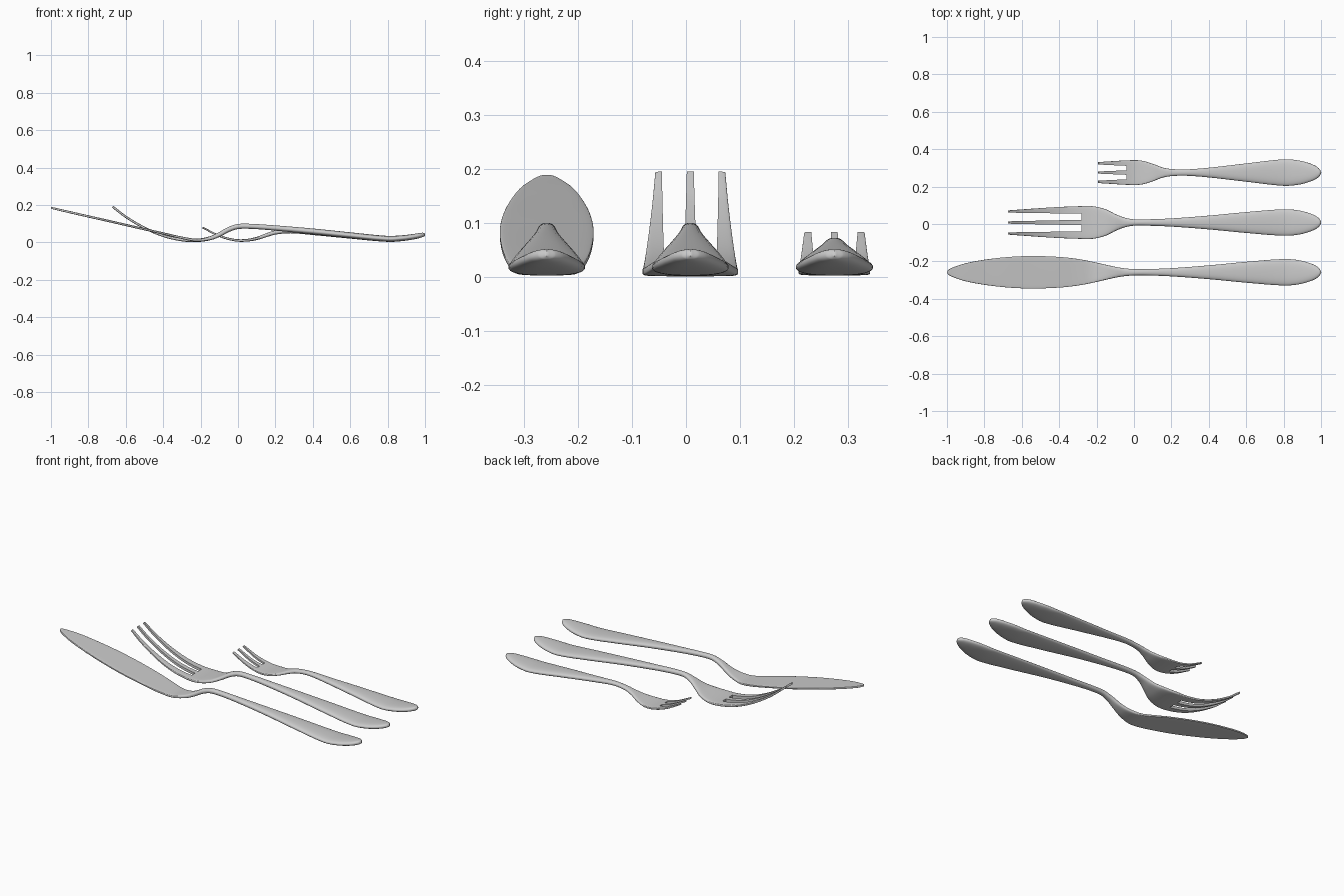
import bpy, bmesh, math

if "Cube" in bpy.data.objects:
    bpy.data.objects.remove(bpy.data.objects["Cube"])

N = 28  # points around each cross-section


def resample(keys, steps=6):
    """Smooth cubic interpolation of key rows along x (first column)."""
    def slope(i, c):
        a, b = max(i - 1, 0), min(i + 1, len(keys) - 1)
        return (keys[b][c] - keys[a][c]) / (keys[b][0] - keys[a][0])
    rows = []
    for i in range(len(keys) - 1):
        p, q = keys[i], keys[i + 1]
        h = q[0] - p[0]
        for s in range(steps):
            t = s / steps
            row = [p[0] + h * t]
            for c in range(1, len(p)):
                row.append((2*t**3 - 3*t**2 + 1) * p[c] + (t**3 - 2*t**2 + t) * h * slope(i, c)
                           + (3*t**2 - 2*t**3) * q[c] + (t**3 - t**2) * h * slope(i + 1, c))
            rows.append(row)
    rows.append(list(keys[-1]))
    return rows


def loft(name, keys, y0):
    """Skin superellipse sections; rows are x, half width, z, thickness, squareness."""
    rows = resample(keys)
    bm = bmesh.new()
    rings = []
    for i, (x, hw, z, th, p) in enumerate(rows):
        a, b = rows[max(i - 1, 0)], rows[min(i + 1, len(rows) - 1)]
        ang = math.atan2(b[2] - a[2], b[0] - a[0])
        ring = []
        for k in range(N):
            f = 2 * math.pi * (k + 0.5) / N
            cy = math.copysign(abs(math.cos(f)) ** (2 / p), math.cos(f))
            cz = math.copysign(abs(math.sin(f)) ** (2 / p), math.sin(f))
            d = th / 2 * cz
            ring.append(bm.verts.new((x - d * math.sin(ang), y0 + hw * cy, z + d * math.cos(ang))))
        rings.append(ring)
    for r, s in zip(rings, rings[1:]):
        for k in range(N):
            bm.faces.new((r[k], r[(k + 1) % N], s[(k + 1) % N], s[k]))
    bm.faces.new(rings[0])
    bm.faces.new(rings[-1])
    return to_object(name, bm)


def to_object(name, bm):
    bmesh.ops.recalc_face_normals(bm, faces=bm.faces[:])
    me = bpy.data.meshes.new(name)
    bm.to_mesh(me)
    bm.free()
    ob = bpy.data.objects.new(name, me)
    bpy.context.collection.objects.link(ob)
    return ob


def activate(ob):
    bpy.ops.object.select_all(action='DESELECT')
    ob.select_set(True)
    bpy.context.view_layer.objects.active = ob


def cut_slots(ob, y0, tip, root):
    """Cut two tapering slots; tip and root are (x, inner offset, outer offset)."""
    bm = bmesh.new()
    for side in (-1, 1):
        outline = [(tip[0], tip[1]), (root[0], root[1]), (root[0], root[2]), (tip[0], tip[2])]
        f = bm.faces.new([bm.verts.new((x, y0 + side * y, -0.1)) for x, y in outline])
        ext = bmesh.ops.extrude_face_region(bm, geom=[f])
        for v in ext['geom']:
            if isinstance(v, bmesh.types.BMVert):
                v.co.z = 0.4
    cutter = to_object("slot_cutter", bm)
    cutter.hide_render = True
    mod = ob.modifiers.new("slots", 'BOOLEAN')
    mod.operation = 'DIFFERENCE'
    mod.solver = 'EXACT'
    mod.object = cutter
    activate(ob)
    bpy.ops.object.modifier_apply(modifier=mod.name)
    bpy.data.objects.remove(cutter)


# Rounded handle end shared by all pieces
end = [(.8, .071, .019, .032, 2.5), (.88, .065, .023, .031, 2.5), (.94, .049, .031, .029, 2.5),
       (.975, .033, .038, .026, 2.4), (.993, .017, .042, .02, 2.2), (1, .002, .044, .01, 2)]
# Long handle of knife and large fork
handle = [(0, .017, .085, .027, 2.2), (.07, .017, .086, .027, 2.2), (.2, .022, .077, .028, 2.3),
          (.4, .037, .059, .031, 2.4), (.6, .056, .038, .032, 2.5)] + end

# Knife
blade = [(-1, .002, .185, .008, 5), (-.993, .012, .184, .01, 6), (-.97, .025, .178, .011, 7),
         (-.9, .048, .162, .012, 8), (-.8, .067, .139, .012, 8), (-.68, .081, .112, .012, 8),
         (-.55, .087, .082, .012, 8), (-.4, .082, .048, .012, 8), (-.3, .071, .025, .013, 8),
         (-.22, .056, .012, .016, 6), (-.15, .04, .022, .021, 4), (-.1, .029, .042, .024, 3),
         (-.05, .021, .069, .026, 2.4)]
knife = loft("knife", blade + handle, -.258)

# Large fork
head = [(-.67, .065, .191, .012, 8), (-.6, .07, .137, .012, 8), (-.5, .077, .078, .013, 8),
        (-.4, .083, .036, .014, 8), (-.3, .087, .014, .016, 7), (-.22, .087, .011, .018, 6),
        (-.15, .07, .022, .021, 4), (-.1, .045, .042, .023, 3), (-.05, .026, .069, .025, 2.4)]
big = loft("large_fork", head + handle, .008)
cut_slots(big, .008, (-.69, .006, .053), (-.28, .0145, .047))

# Small fork
small_keys = [(-.19, .056, .08, .009, 8), (-.1, .062, .035, .011, 8), (-.02, .066, .013, .013, 7),
              (.04, .064, .011, .014, 6), (.1, .047, .021, .017, 4), (.15, .028, .038, .02, 3),
              (.2, .019, .053, .022, 2.4), (.28, .017, .061, .024, 2.2), (.4, .026, .053, .027, 2.3),
              (.6, .049, .036, .031, 2.5)] + end
small = loft("small_fork", small_keys, .275)
cut_slots(small, .275, (-.21, .005, .044), (-.04, .012, .036))

for ob in (knife, big, small):
    activate(ob)
    bpy.ops.object.shade_smooth_by_angle(angle=math.radians(40))
